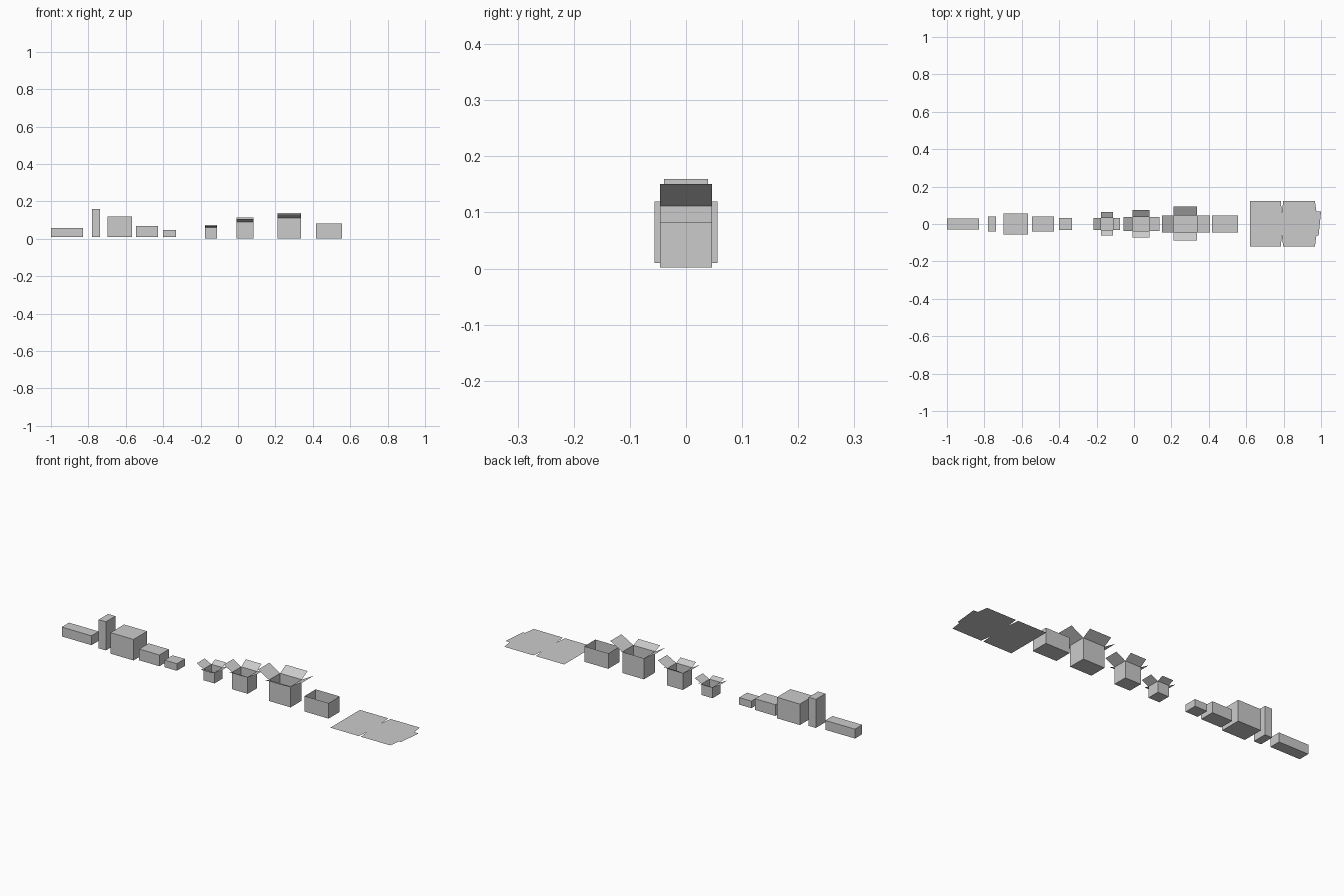
import bpy, bmesh

if "Cube" in bpy.data.objects:
    bpy.data.objects.remove(bpy.data.objects["Cube"])


def make_object(name, bm):
    bmesh.ops.remove_doubles(bm, verts=bm.verts, dist=0.0001)
    mesh = bpy.data.meshes.new(name)
    bm.to_mesh(mesh)
    bm.free()
    obj = bpy.data.objects.new(name, mesh)
    bpy.context.collection.objects.link(obj)
    return obj


def face(bm, points):
    return bm.faces.new([bm.verts.new(p) for p in points])


def carton(name, x0, x1, half_y, z0, z1, flaps=None, lid=False):
    """Thin-walled carton; flaps = (reach, rise) for right, back, left, front."""
    bm = bmesh.new()
    ring = [(x1, -half_y), (x1, half_y), (x0, half_y), (x0, -half_y)]
    out = [(1, 0), (0, 1), (-1, 0), (0, -1)]
    face(bm, [(x, y, z0) for x, y in reversed(ring)])
    if lid:
        face(bm, [(x, y, z1) for x, y in ring])
    for i in range(4):
        (ax, ay), (bx, by) = ring[i], ring[(i + 1) % 4]
        face(bm, [(ax, ay, z0), (bx, by, z0), (bx, by, z1), (ax, ay, z1)])
        if flaps:
            reach, rise = flaps[i]
            dx, dy = out[i][0] * reach, out[i][1] * reach
            # wound so the upper side is the front
            face(bm, [(bx, by, z1), (ax, ay, z1),
                      (ax + dx, ay + dy, z1 + rise), (bx + dx, by + dy, z1 + rise)])
    return make_object(name, bm)


# Closed boxes
carton("long_closed_box", -1.0, -0.828, 0.030, 0.01, 0.059, lid=True)
carton("tall_closed_box", -0.78, -0.738, 0.039, 0.01, 0.16, lid=True)
carton("large_closed_box", -0.699, -0.566, 0.056, 0.01, 0.12, lid=True)
carton("medium_closed_box", -0.545, -0.428, 0.039, 0.01, 0.069, lid=True)
carton("small_closed_box", -0.402, -0.331, 0.033, 0.01, 0.047, lid=True)

# Open boxes with raised flaps
carton("small_open_box", -0.177, -0.113, 0.033, 0.002, 0.06,
       [(0.039, 0.02), (0.031, 0.014), (0.039, 0.02), (0.029, 0.009)])
carton("medium_open_box", -0.008, 0.083, 0.038, 0.002, 0.09,
       [(0.053, 0.028), (0.038, 0.025), (0.047, 0.028), (0.034, 0.016)])
carton("large_open_box", 0.212, 0.337, 0.046, 0.002, 0.112,
       [(0.069, 0.039), (0.047, 0.027), (0.063, 0.038), (0.042, 0.017)])

# Open tray without flaps
carton("open_tray", 0.418, 0.557, 0.046, 0.002, 0.083)

# Flattened carton sheet with slots and glue tab
bm = bmesh.new()
outline = [(0.62, -0.121), (0.785, -0.121), (0.79, -0.062), (0.798, -0.121),
           (0.967, -0.121), (0.975, -0.062), (0.987, -0.06), (1.0, 0.066),
           (0.975, 0.068), (0.967, 0.123), (0.798, 0.123), (0.79, 0.062),
           (0.785, 0.123), (0.62, 0.123)]
sheet = face(bm, [(x, y, 0) for x, y in outline])
bmesh.ops.triangulate(bm, faces=[sheet])
make_object("flattened_carton", bm)
